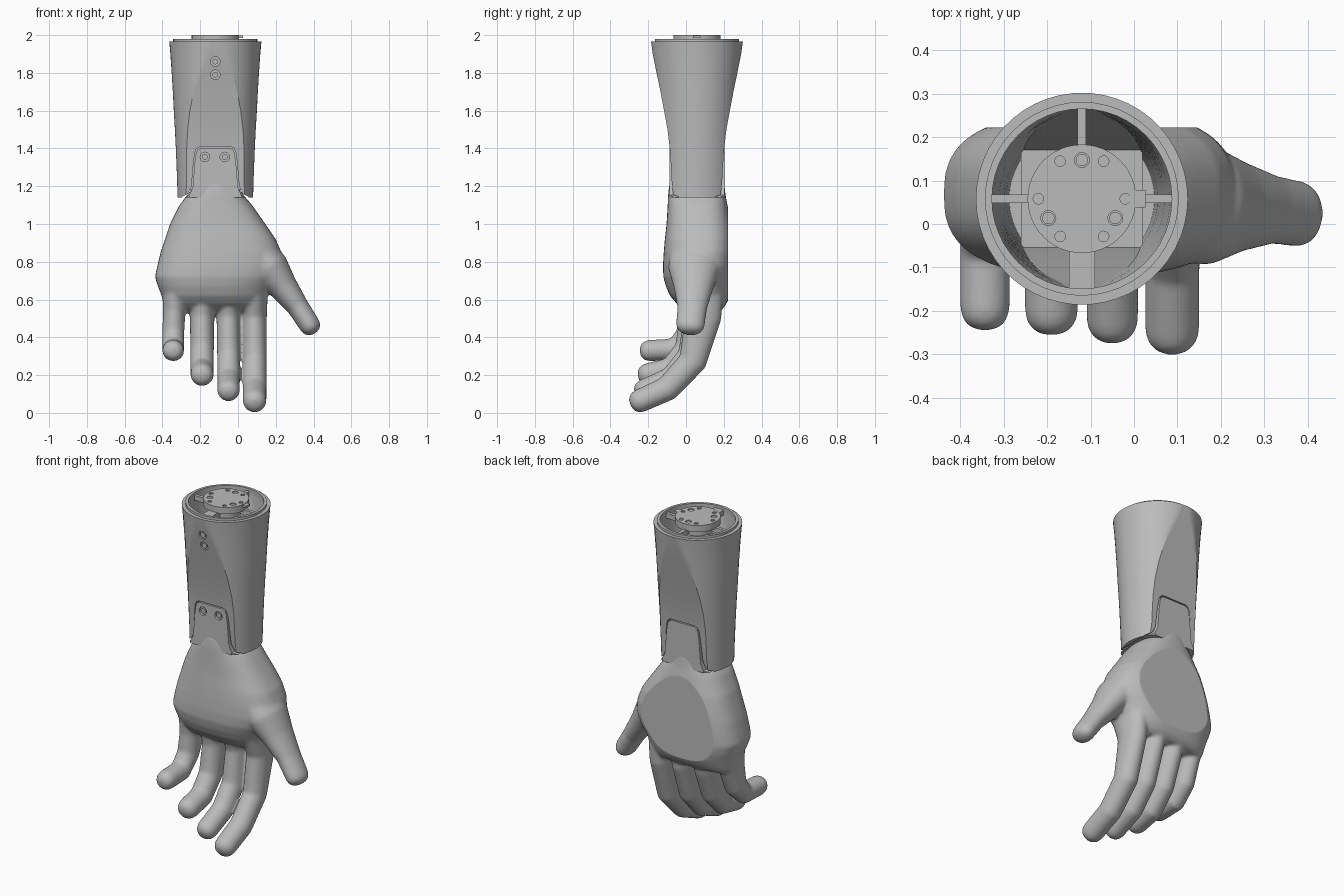
import bpy, bmesh, math
from mathutils import Vector, Matrix

if "Cube" in bpy.data.objects:
    bpy.data.objects.remove(bpy.data.objects["Cube"])

grey = bpy.data.materials.new("neutral grey")
grey.use_nodes = True
grey.diffuse_color = (0.5, 0.5, 0.5, 1)
grey.node_tree.nodes["Principled BSDF"].inputs["Base Color"].default_value = grey.diffuse_color

CX, CY = -0.12, 0.058   # forearm axis


def finish(name, bm):
    bmesh.ops.recalc_face_normals(bm, faces=bm.faces)
    me = bpy.data.meshes.new(name)
    bm.to_mesh(me)
    bm.free()
    me.materials.append(grey)
    ob = bpy.data.objects.new(name, me)
    bpy.context.collection.objects.link(ob)
    return ob


def add_loft(bm, rings):
    rows = [[bm.verts.new(p) for p in ring] for ring in rings]
    n = len(rows[0])
    for a, b in zip(rows, rows[1:]):
        for i in range(n):
            bm.faces.new((a[i], a[(i + 1) % n], b[(i + 1) % n], b[i]))
    bm.faces.new(rows[0])
    bm.faces.new(rows[-1])


def loft(name, rings):
    bm = bmesh.new()
    add_loft(bm, rings)
    return finish(name, bm)


def cylinder(name, centre, r, depth, along_y=False):
    bm = bmesh.new()
    bmesh.ops.create_cone(bm, cap_ends=True, segments=48, radius1=r, radius2=r, depth=depth)
    if along_y:
        bm.transform(Matrix.Rotation(math.pi / 2, 4, 'X'))
    bm.transform(Matrix.Translation(centre))
    return finish(name, bm)


def box(name, lo, hi):
    return loft(name, [[(lo[0], lo[1], z), (hi[0], lo[1], z), (hi[0], hi[1], z), (lo[0], hi[1], z)]
                       for z in (lo[2], hi[2])])


def apply(ob):
    bpy.context.view_layer.objects.active = ob
    for m in list(ob.modifiers):
        bpy.ops.object.modifier_apply(modifier=m.name)


def boolean(ob, cutter, op='DIFFERENCE'):
    m = ob.modifiers.new("cut", 'BOOLEAN')
    m.operation, m.object, m.solver = op, cutter, 'EXACT'
    apply(ob)
    bpy.data.objects.remove(cutter)


def smooth(ob, angle):
    bpy.ops.object.select_all(action='DESELECT')
    ob.select_set(True)
    bpy.context.view_layer.objects.active = ob
    bpy.ops.object.shade_smooth_by_angle(angle=math.radians(angle))


# Forearm: tapering round sleeve with a flattened front and back (z, radius, half depth)
ARM = [(1.14, .2, .124), (1.22, .202, .133), (1.3, .205, .137), (1.4, .209, .144), (1.5, .214, .156),
       (1.6, .22, .174), (1.7, .225, .193), (1.8, .231, .214), (1.9, .238, .234), (1.965, .244, .243)]
TAB_DEPTH = .145


def arm_ring(z, r, h):
    a = math.asin(min(h / r, .9999))
    half = [(r * math.cos(t), r * math.sin(t)) for t in (-a + 2 * a * i / 24 for i in range(25))]
    edge = r * math.cos(a)
    half += [(edge * (1 - i / 6), h) for i in range(1, 12)]
    half += [(-x, -y) for x, y in half]
    return [(CX + x, CY + y, z) for x, y in half]


def arm_depth(z):
    for (z0, _, h0), (z1, _, h1) in zip(ARM, ARM[1:]):
        if z <= z1:
            return h0 + (h1 - h0) * (z - z0) / (z1 - z0)


def arch(name, sx, dz):
    half = [(.19, 1.05), (.175, 1.145), (.145, 1.16), (.126, 1.2), (.115, 1.33), (.108, 1.38), (.1, 1.4), (.08, 1.41)]
    prof = half + [(-x, z) for x, z in reversed(half)]
    return loft(name, [[(CX + x * sx, y, z - dz) for x, z in prof] for y in (-.5, .5)])


sleeve = loft("forearm_sleeve", [arm_ring(*row) for row in ARM])
tab = loft("wrist_tab", [arm_ring(z, r, TAB_DEPTH) for z, r, h in ARM])
boolean(tab, arch("tab_shape", .95, .007), 'INTERSECT')
boolean(sleeve, arch("arch_cutter", 1, 0))
hollow = [arm_ring(z, r - .035, h - .035) for z, r, h in ARM if z > 1.2]
hollow.append([(x, y, 2.1) for x, y, z in hollow[-1]])
boolean(sleeve, loft("hollow_cutter", hollow))
box("wrist_core", (CX - .14, CY - .115, 1.18), (CX + .14, CY + .115, 1.425))

# Countersunk screws on the front
for i, (x, z, part) in enumerate([(-.175, 1.355, tab), (-.07, 1.355, tab), (CX, 1.86, sleeve), (CX, 1.79, sleeve)]):
    y = CY - max(TAB_DEPTH, arm_depth(z))
    boolean(part, cylinder("hole_cutter", (x, y, z), .025, .03, True))
    smooth(cylinder("screw_head_%d" % i, (x, y + .013, z), .015, .02, True), 30)

# Rim lip at the top opening
lip = cylinder("rim_lip", (CX, CY, 1.965), .223, .03)
boolean(lip, cylinder("lip_cutter", (CX, CY, 1.965), .207, .1))

# Mounting hub with bolt holes, key, post and struts
hub = cylinder("mounting_hub", (CX, CY, 1.98), .125, .04)
for i in range(6):
    t = math.radians(60 * i)
    boolean(hub, cylinder("bolt_cutter", (CX + .1 * math.cos(t), CY + .1 * math.sin(t), 2), .012, .012))
for i in range(3):
    t = math.radians(90 + 120 * i)
    p = (CX + .089 * math.cos(t), CY + .089 * math.sin(t), 2)
    boolean(hub, cylinder("bolt_cutter", p, .017, .04))
    smooth(cylinder("hub_bolt_%d" % i, (p[0], p[1], 1.988), .014, .016), 30)
post = cylinder("hub_post", (CX, CY, 1.69), .08, .56)
box("hub_key", (CX + .11, CY - .02, 1.985), (CX + .147, CY + .02, 1.997))
for name, dx, dy, w in [("left", 1, 0, .01), ("right", -1, 0, .01), ("back", 0, 1, .01), ("front", 0, -1, .03)]:
    ends = [(CX + dx * r + s * w * abs(dy), CY + dy * r + s * w * abs(dx)) for r in (.1, .215) for s in (-1, 1)]
    xs, ys = zip(*ends)
    box(name + "_strut", (min(xs), min(ys), 1.935), (max(xs), max(ys), 1.965))
for ob in (sleeve, tab, lip, hub, post):
    smooth(ob, 28)


# Hand: palm, fingers and thumb fused into one skin
def palm_ring(z, x0, x1, y0, y1, e=.76):
    pts = []
    for i in range(48):
        c, s = math.cos(math.tau * i / 48), math.sin(math.tau * i / 48)
        pts.append(((x0 + x1) / 2 + (x1 - x0) / 2 * math.copysign(abs(c) ** e, c),
                    (y0 + y1) / 2 + (y1 - y0) / 2 * math.copysign(abs(s) ** e, s), z))
    return pts


def add_digit(bm, path, radii, side, cap=.9):
    """Tube with a rounded tip; radii are (along side, across side)."""
    pts = [Vector(p) for p in path]
    end = (pts[-1] - pts[-2]).normalized()
    tip, (ru, rv) = pts[-1], radii[-1]
    for a in (25, 50, 70, 84):
        t = math.radians(a)
        pts.append(tip + end * rv * cap * math.sin(t))
        radii = radii + [(ru * math.cos(t) ** .75, rv * math.cos(t) ** .75)]
    rings = []
    for i, (p, (ru, rv)) in enumerate(zip(pts, radii)):
        d = (pts[min(i + 1, len(pts) - 1)] - pts[max(i - 1, 0)]).normalized()
        u = (side - d * side.dot(d)).normalized()
        v = d.cross(u)
        rings.append([p + u * ru * math.cos(math.tau * k / 24) + v * rv * math.sin(math.tau * k / 24)
                      for k in range(24)])
    add_loft(bm, rings)


PALM = [(1.27, -.215, -.025, -.07, .185), (1.2, -.235, -.005, -.09, .204), (1.15, -.272, .032, -.095, .21),
        (1.1, -.31, .075, -.097, .22),
        (1.05, -.335, .11, -.1, .23), (1., -.36, .145, -.103, .242), (.92, -.387, .2, -.112, .255),
        (.85, -.41, .23, -.118, .26), (.78, -.427, .235, -.122, .26), (.72, -.44, .215, -.12, .255),
        (.67, -.424, .18, -.107, .248), (.62, -.405, .157, -.085, .234), (.58, -.395, .15, -.05, .215),
        (.55, -.388, .14, -.01, .195), (.53, -.37, .12, .04, .17)]
# Each finger: x at the tip, x at the base, radius, path of (y, z)
FINGERS = [
    (.088, .086, .067, [(.07, .68), (.09, .5), (.034, .27), (-.1, .128), (-.243, .064)]),
    (-.05, -.052, .064, [(.07, .68), (.08, .5), (.025, .3), (-.08, .18), (-.22, .12)]),
    (-.19, -.19, .066, [(.07, .68), (.06, .5), (.01, .33), (-.08, .23), (-.2, .203)]),
    (-.343, -.333, .061, [(.06, .68), (.045, .53), (.012, .41), (-.06, .336), (-.194, .33)])]

bm = bmesh.new()
add_loft(bm, [palm_ring(*row) for row in PALM])
for tip_x, base_x, r, path in FINGERS:
    points = [(base_x + (tip_x - base_x) * min(i / 2, 1), y, z) for i, (y, z) in enumerate(path)]
    sizes = [(r * w, r * d) for w, d in ((1.1, 2), (.98, 1.45), (.95, 1.12), (.95, 1), (.94, .93))]
    add_digit(bm, points, sizes, Vector((1, 0, 0)))
thumb_path = [(.02, .06, .93), (.1, .05, .85), (.17, .043, .765), (.24, .04, .665), (.318, .033, .56), (.38, .023, .464)]
add_digit(bm, thumb_path, [(r * 1.35, r) for r in (.05, .1, .102, .078, .059, .056)], Vector((0, 1, 0)))
hand = finish("hand", bm)
remesh = hand.modifiers.new("fuse", 'REMESH')
remesh.mode, remesh.voxel_size = 'VOXEL', .007
soften = hand.modifiers.new("soften", 'SMOOTH')
soften.factor, soften.iterations = .5, 22
apply(hand)

# Flat pad on the back of the hand
BACK = .222
for v in hand.data.vertices:
    v.co.y = min(v.co.y, BACK)
smooth(hand, 40)
for f in hand.data.polygons:
    if all(hand.data.vertices[i].co.y > BACK - 1e-5 for i in f.vertices):
        f.use_smooth = False
